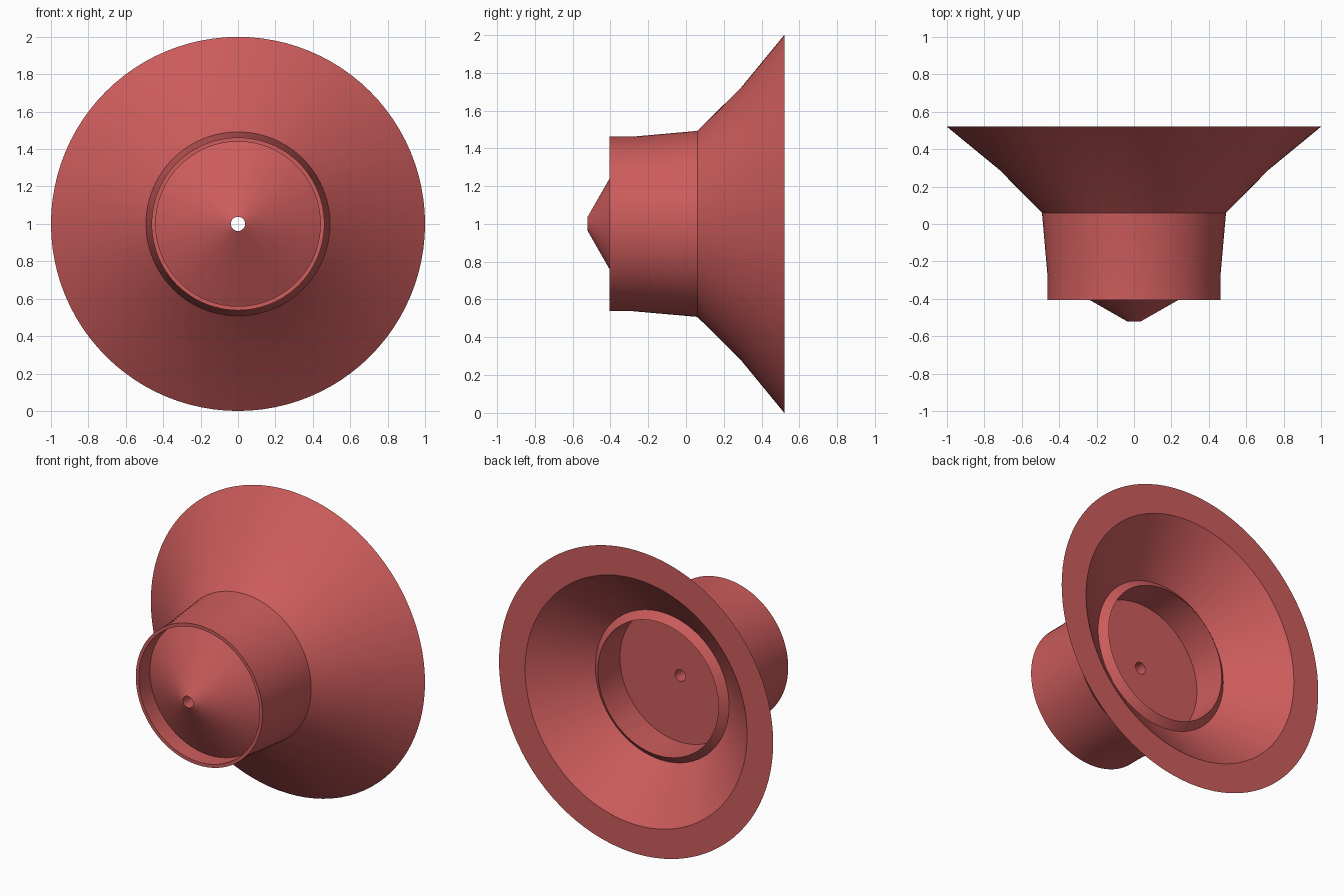
import bpy, bmesh, math

if "Cube" in bpy.data.objects:
    bpy.data.objects.remove(bpy.data.objects["Cube"])

SEGMENTS = 96
CENTRE_Z = 1.0

# One flat colour
red = bpy.data.materials.new("soft red")
red.diffuse_color = (0.61, 0.107, 0.107, 1.0)
red.use_nodes = True
red.node_tree.nodes["Principled BSDF"].inputs["Base Color"].default_value = red.diffuse_color


def lathe(name, profile, material):
    """Turn a closed (radius, y) profile around the y axis."""
    bm = bmesh.new()
    rings = []
    for i in range(SEGMENTS):
        a = 2 * math.pi * i / SEGMENTS
        rings.append([bm.verts.new((r * math.sin(a), y, CENTRE_Z + r * math.cos(a)))
                      for r, y in profile])
    n = len(profile)
    for i in range(SEGMENTS):
        here, after = rings[i], rings[(i + 1) % SEGMENTS]
        for j in range(n):
            k = (j + 1) % n
            bm.faces.new((here[j], here[k], after[k], after[j]))
    bmesh.ops.recalc_face_normals(bm, faces=bm.faces)
    mesh = bpy.data.meshes.new(name)
    bm.to_mesh(mesh)
    bm.free()
    mesh.materials.append(material)
    obj = bpy.data.objects.new(name, mesh)
    bpy.context.collection.objects.link(obj)
    bpy.ops.object.select_all(action='DESELECT')
    obj.select_set(True)
    bpy.context.view_layer.objects.active = obj
    bpy.ops.object.shade_smooth_by_angle(angle=math.radians(25))
    return obj


# Pointed front with a bored centre, set inside a thin collar
nose = [(0.038, -0.52), (0.44, -0.29)]
collar = [(0.44, -0.405), (0.462, -0.405), (0.462, -0.28), (0.492, 0.06)]
# Wide flare opening to the back, with a flat rim
flare = [(0.72, 0.29), (1.0, 0.52), (0.81, 0.52)]
# Bevelled lip around the round recess, then the recess floor
recess = [(0.488, 0.248), (0.44, 0.29), (0.44, 0.06), (0.038, 0.06)]

lathe("flared_nozzle", nose + collar + flare + recess, red)
